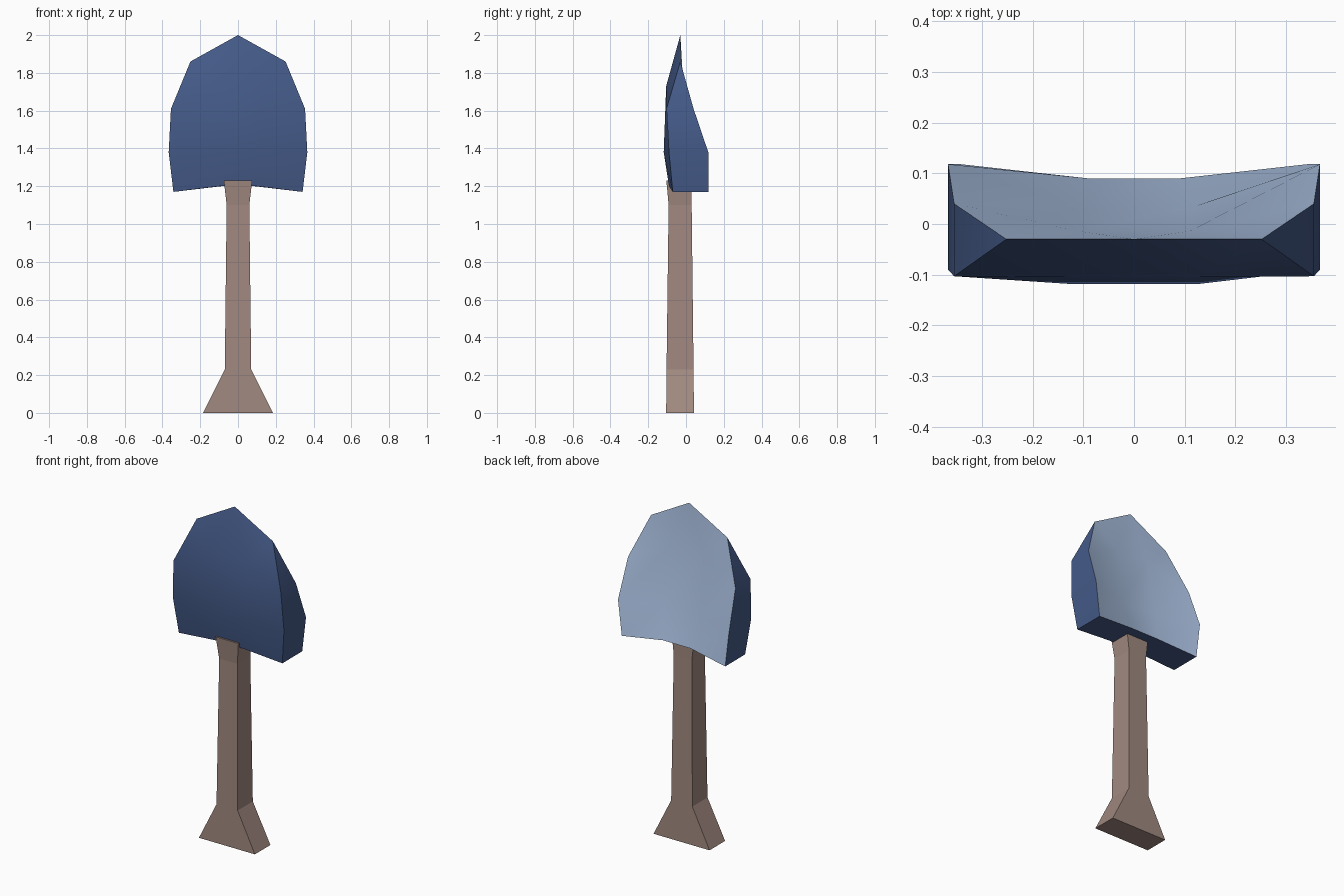
import bpy, bmesh, math

if "Cube" in bpy.data.objects:
    bpy.data.objects.remove(bpy.data.objects["Cube"])


def srgb(*c):
    return tuple((v / 255 / 12.92) if v < 11 else ((v / 255 + 0.055) / 1.055) ** 2.4 for v in c) + (1,)


def material(name, colour):
    m = bpy.data.materials.new(name)
    m.diffuse_color = srgb(*colour)
    m.use_nodes = True
    m.node_tree.nodes["Principled BSDF"].inputs["Base Color"].default_value = m.diffuse_color
    return m


dark_blue = material("dark blue", (68, 90, 136))
light_blue = material("light blue", (168, 190, 222))
brown = material("wood brown", (161, 137, 128))


def make_object(name, bm, mats):
    bmesh.ops.recalc_face_normals(bm, faces=bm.faces)
    me = bpy.data.meshes.new(name)
    bm.to_mesh(me)
    bm.free()
    for m in mats:
        me.materials.append(m)
    ob = bpy.data.objects.new(name, me)
    bpy.context.collection.objects.link(ob)
    return ob


# Blade: half rows (outer point, inner point), mirrored in x
front = [((.355, -.103, 1.61), (.13, -.105, 1.73)),
         ((.367, -.09, 1.38), (.13, -.118, 1.38)),
         ((.342, -.07, 1.17), (.10, -.09, 1.20))]
back = [((.355, .04, 1.61), (.11, -.014, 1.73)),
        ((.367, .118, 1.38), (.12, .035, 1.38)),
        ((.342, .118, 1.17), (.09, .09, 1.20))]

bm = bmesh.new()
tip = bm.verts.new((0, -.03, 2.0))
shoulders = [bm.verts.new((s * .252, -.03, 1.86)) for s in (-1, 1)]


def blade_side(rows, mat):
    grid = []
    for o, i in rows:
        pts = [(-o[0], *o[1:]), (-i[0], *i[1:]), i, o]
        grid.append([bm.verts.new(p) for p in pts])
    top = grid[0]
    faces = [(tip, top[1], top[2])]
    for sh, o, i in ((shoulders[0], top[0], top[1]), (shoulders[1], top[3], top[2])):
        faces += [(tip, sh, i), (sh, o, i)]
    for a, b in zip(grid, grid[1:]):
        faces += [(a[k], a[k + 1], b[k + 1], b[k]) for k in range(3)]
    for f in faces:
        bm.faces.new(f).material_index = mat
    return grid


f, b = blade_side(front, 0), blade_side(back, 1)
# Blade edges and underside
for sh, k in zip(shoulders, (0, 3)):
    bm.faces.new((sh, f[0][k], b[0][k]))
    for r in range(2):
        bm.faces.new((f[r][k], f[r + 1][k], b[r + 1][k], b[r][k]))
for k in range(3):
    bm.faces.new((f[2][k], f[2][k + 1], b[2][k + 1], b[2][k]))
blade = make_object("blade", bm, [dark_blue, light_blue])
bpy.context.view_layer.objects.active = blade
blade.select_set(True)
bpy.ops.object.shade_smooth_by_angle(angle=math.radians(35))

# Handle: stacked rectangles (z, half width, y front, y back)
bm = bmesh.new()
rings = []
for z, w, y0, y1 in [(0, .185, -.105, .042), (.23, .07, -.103, .04),
                     (1.1, .06, -.092, .03), (1.23, .075, -.104, .03)]:
    rings.append([bm.verts.new(p) for p in ((-w, y0, z), (w, y0, z), (w, y1, z), (-w, y1, z))])
for a, c in zip(rings, rings[1:]):
    for k in range(4):
        n = (k + 1) % 4
        bm.faces.new((a[k], a[n], c[n], c[k]))
bm.faces.new(rings[0])
bm.faces.new(rings[-1])
make_object("handle", bm, [brown])
